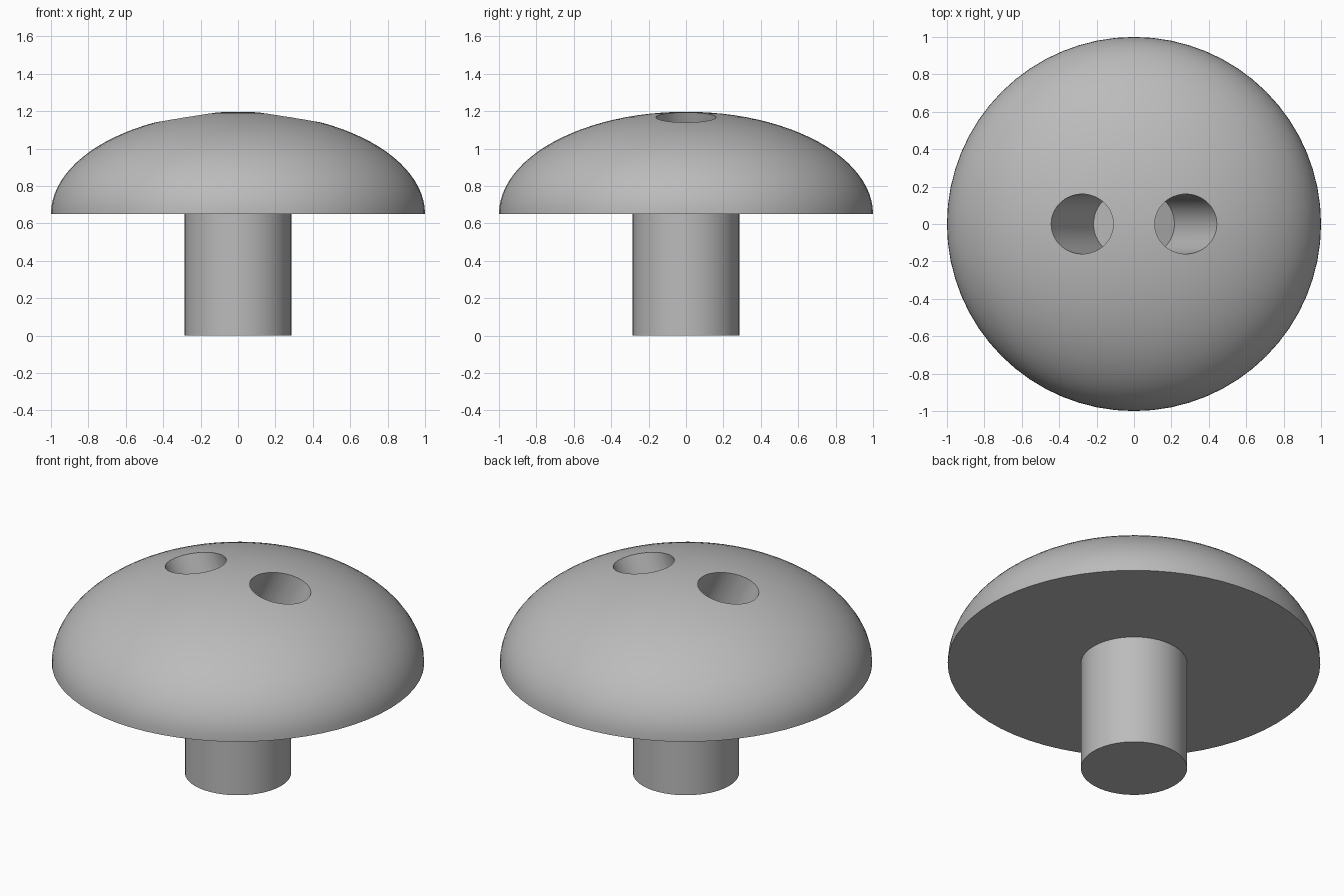
import bpy, bmesh
from math import radians, sin, cos, pi
from mathutils import Vector

if "Cube" in bpy.data.objects:
    bpy.data.objects.remove(bpy.data.objects["Cube"], do_unlink=True)

SEGMENTS = 64
BASE_Z, DOME_H = 0.65, 0.547
HOLE_R, TILT, HOLE_DEPTH = 0.16, radians(27), 0.45

grey = bpy.data.materials.new("plain grey")
grey.use_nodes = True
colour = (0.5, 0.5, 0.5, 1)
grey.diffuse_color = colour
grey.node_tree.nodes["Principled BSDF"].inputs["Base Color"].default_value = colour


def activate(ob):
    bpy.ops.object.select_all(action="DESELECT")
    ob.select_set(True)
    bpy.context.view_layer.objects.active = ob


def lathe(name, profile):
    """Spin a radius/height profile that starts and ends on the axis."""
    bm = bmesh.new()
    verts = [bm.verts.new((r, 0, z)) for r, z in profile]
    edges = [bm.edges.new(pair) for pair in zip(verts, verts[1:])]
    bmesh.ops.spin(bm, geom=verts + edges, cent=(0, 0, 0), axis=(0, 0, 1),
                   angle=2 * pi, steps=SEGMENTS, use_merge=True)
    bmesh.ops.remove_doubles(bm, verts=bm.verts, dist=1e-5)
    bmesh.ops.recalc_face_normals(bm, faces=bm.faces)
    mesh = bpy.data.meshes.new(name)
    bm.to_mesh(mesh)
    bm.free()
    mesh.materials.append(grey)
    ob = bpy.data.objects.new(name, mesh)
    bpy.context.collection.objects.link(ob)
    return ob


# Half-ellipsoid cap with a flat underside
steps = 24
arc = [(cos(i * pi / 2 / steps), BASE_Z + DOME_H * sin(i * pi / 2 / steps))
       for i in range(steps)]
dome = lathe("dome_cap", [(0, BASE_Z)] + arc + [(0, BASE_Z + DOME_H)])

# Two blind holes, leaning towards each other as they go down
for side in (-1, 1):
    axis = Vector((side * sin(TILT), 0, cos(TILT)))
    mouth = Vector((side * 0.278, 0, 1.169))
    above = 0.3
    bpy.ops.mesh.primitive_cylinder_add(
        vertices=SEGMENTS, radius=HOLE_R, depth=HOLE_DEPTH + above,
        location=mouth + axis * (above - HOLE_DEPTH) / 2,
        rotation=(0, side * TILT, 0))
    drill = bpy.context.object
    drill.name = "hole_cutter"
    drill.hide_render = True
    drill.data.materials.append(grey)
    cut = dome.modifiers.new("hole", "BOOLEAN")
    cut.operation, cut.solver, cut.object = "DIFFERENCE", "EXACT", drill
    activate(dome)
    bpy.ops.object.modifier_apply(modifier=cut.name)
    bpy.data.objects.remove(drill, do_unlink=True)

# Round stem
stem = lathe("stem", [(0, 0), (0.285, 0), (0.285, BASE_Z), (0, BASE_Z)])

for ob in (dome, stem):
    activate(ob)
    bpy.ops.object.shade_smooth_by_angle(angle=radians(30))
